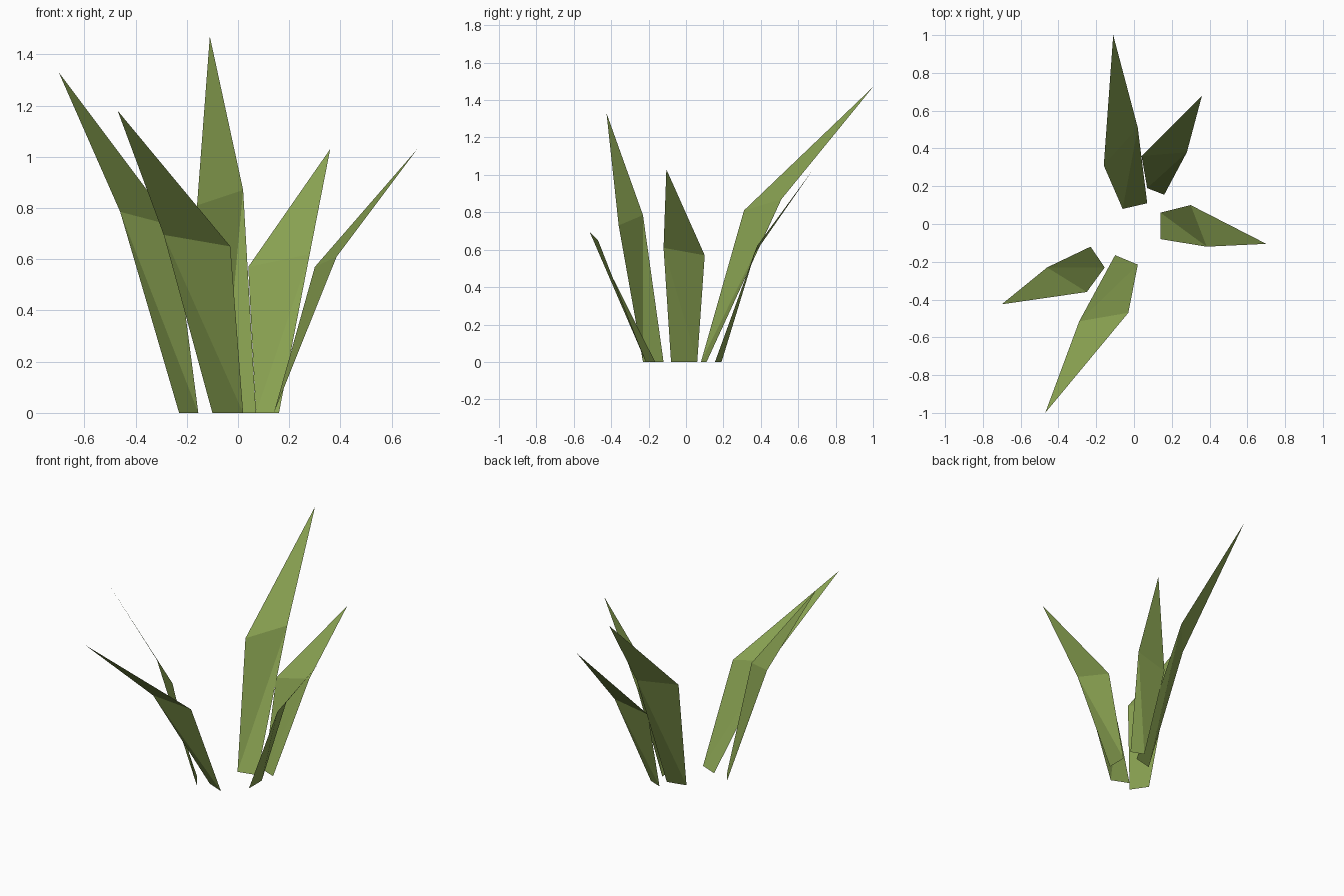
import bpy
import bmesh

if "Cube" in bpy.data.objects:
    bpy.data.objects.remove(bpy.data.objects["Cube"])

green = bpy.data.materials.new("leaf_green")
green.diffuse_color = (0.25, 0.36, 0.083, 1)
green.use_nodes = True
green.node_tree.nodes["Principled BSDF"].inputs["Base Color"].default_value = green.diffuse_color


def leaf(name, base_a, base_b, bend_b, bend_a, tip):
    """One flat-shaded leaf: a twisted lower strip and a pointed upper half."""
    bm = bmesh.new()
    points = [(*base_a, 0), (*base_b, 0), bend_b, bend_a, tip]
    a, b, c, d, t = [bm.verts.new(p) for p in points]
    for corners in ((a, d, b), (d, c, b), (d, t, c)):
        bm.faces.new(corners)
    mesh = bpy.data.meshes.new(name)
    bm.to_mesh(mesh)
    bm.free()
    mesh.materials.append(green)
    bpy.context.collection.objects.link(bpy.data.objects.new(name, mesh))


# Five leaves fanning out from an open centre
leaf("back_leaf", (0.07, 0.11), (-0.06, 0.08),
     (-0.16, 0.31, 0.81), (0.02, 0.51, 0.87), (-0.11, 1.0, 1.47))
leaf("back_right_leaf", (0.16, 0.155), (0.07, 0.19),
     (0.04, 0.36, 0.57), (0.28, 0.38, 0.62), (0.36, 0.68, 1.03))
leaf("right_leaf", (0.14, -0.08), (0.14, 0.06),
     (0.30, 0.10, 0.57), (0.385, -0.12, 0.61), (0.70, -0.105, 1.03))
leaf("front_leaf", (-0.10, -0.165), (0.02, -0.215),
     (-0.03, -0.47, 0.65), (-0.29, -0.515, 0.695), (-0.47, -1.0, 1.18))
leaf("left_leaf", (-0.23, -0.12), (-0.155, -0.23),
     (-0.25, -0.36, 0.73), (-0.46, -0.23, 0.785), (-0.70, -0.425, 1.33))
